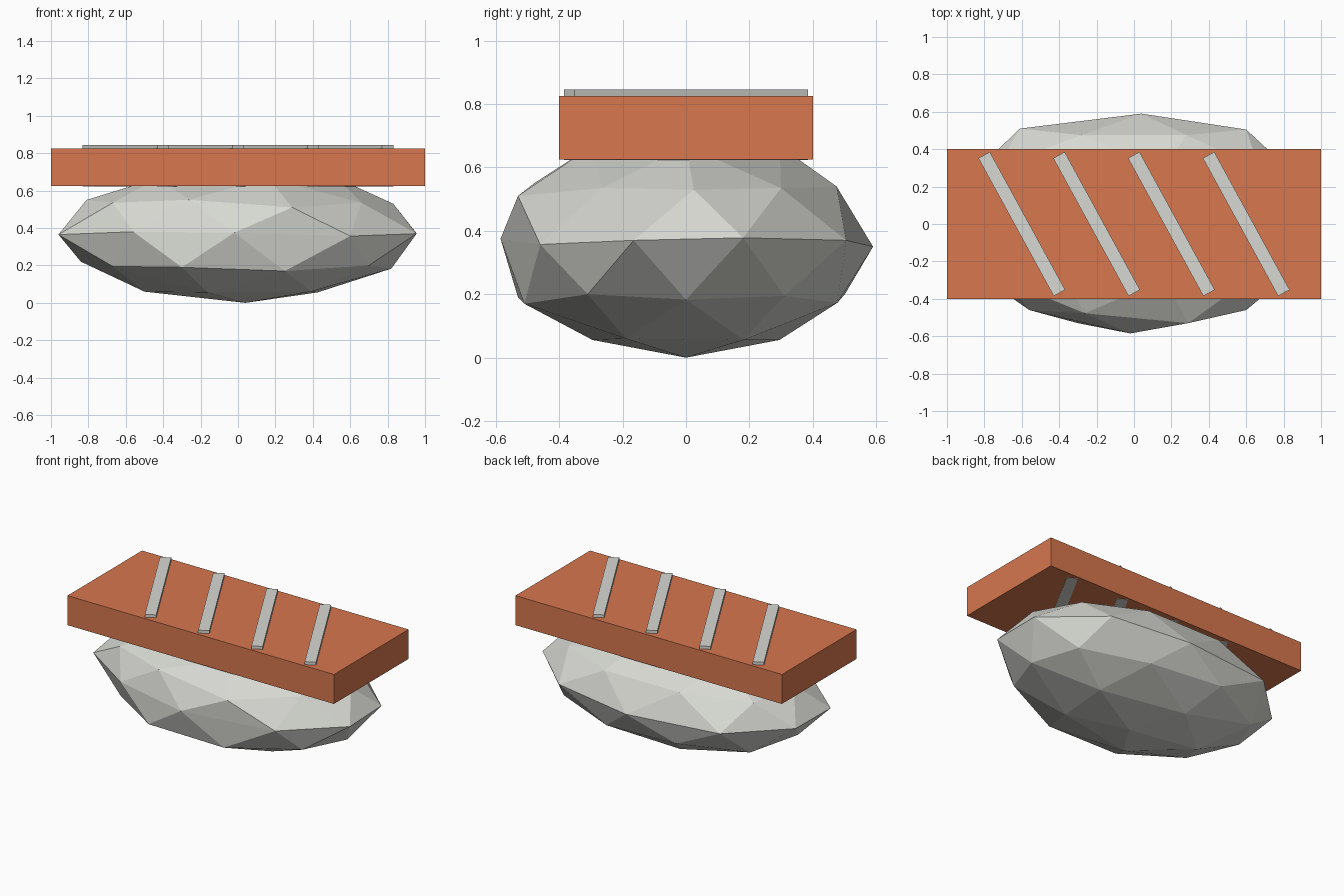
import bpy
import bmesh
from mathutils import Matrix, Vector

default_cube = bpy.data.objects.get("Cube")
if default_cube:
    bpy.data.objects.remove(default_cube, do_unlink=True)


def make_material(name, rgb):
    mat = bpy.data.materials.new(name)
    mat.use_nodes = True
    mat.diffuse_color = (*rgb, 1)
    mat.node_tree.nodes["Principled BSDF"].inputs["Base Color"].default_value = (*rgb, 1)
    return mat


pale_grey = make_material("pale_grey", (0.68, 0.69, 0.645))
orange = make_material("burnt_orange", (0.68, 0.185, 0.077))


def finish(bm, name, material):
    mesh = bpy.data.meshes.new(name)
    bm.to_mesh(mesh)
    bm.free()
    mesh.materials.append(material)
    obj = bpy.data.objects.new(name, mesh)
    bpy.context.collection.objects.link(obj)
    return obj


def box(name, size, location, material, turn=0):
    bm = bmesh.new()
    bmesh.ops.create_cube(bm, size=1)
    bm.transform(Matrix.Translation(location)
                 @ Matrix.Rotation(turn, 4, "Z")
                 @ Matrix.Diagonal((*size, 1)))
    return finish(bm, name, material)


# Faceted boulder: a squashed icosphere with some corners nudged
bm = bmesh.new()
bmesh.ops.create_icosphere(bm, subdivisions=2, radius=1)
bm.transform(Matrix.Translation((0, 0, 0.362)) @ Matrix.Diagonal((1, 0.59, 0.36, 1)))
corners = [
    # widest ring
    (-0.96, -0.18, 0.365), (-0.56, -0.46, 0.38), (-0.02, -0.585, 0.375),
    (0.6, -0.46, 0.357), (0.955, -0.165, 0.37), (0.95, 0.18, 0.378),
    (0.6, 0.505, 0.37), (0.04, 0.59, 0.35), (-0.61, 0.51, 0.36),
    # lower ring
    (-0.84, 0, 0.22), (-0.67, -0.3, 0.195), (-0.3, -0.53, 0.19),
    (0.25, -0.51, 0.17), (0.7, -0.31, 0.2), (0.82, 0, 0.183), (0.7, 0.31, 0.195),
    # upper ring
    (0.29, -0.53, 0.51), (0.66, -0.265, 0.535), (0.83, 0.025, 0.53),
    (0.67, 0.3, 0.535), (0.28, 0.475, 0.54), (-0.28, 0.475, 0.54),
    (-0.67, -0.31, 0.535), (-0.81, 0, 0.55),
    # underside
    (0.04, 0, 0), (-0.5, 0, 0.06), (0.39, -0.19, 0.06),
]
for corner in corners:
    target = Vector(corner)
    nearest = min(bm.verts, key=lambda v: (v.co - target).length)
    nearest.co = target
finish(bm, "boulder", pale_grey)

# Slab resting on the boulder
box("slab", (2, 0.8, 0.2), (0, 0, 0.725), orange)

# Slanted stripes on both faces of the slab
for i in range(4):
    x = -0.6 + 0.4 * i
    box(f"top_stripe_{i + 1}", (0.07, 0.84, 0.03), (x, 0, 0.83), pale_grey, 0.5)
    box(f"bottom_stripe_{i + 1}", (0.07, 0.84, 0.008), (x, 0, 0.627), pale_grey, -0.5)
